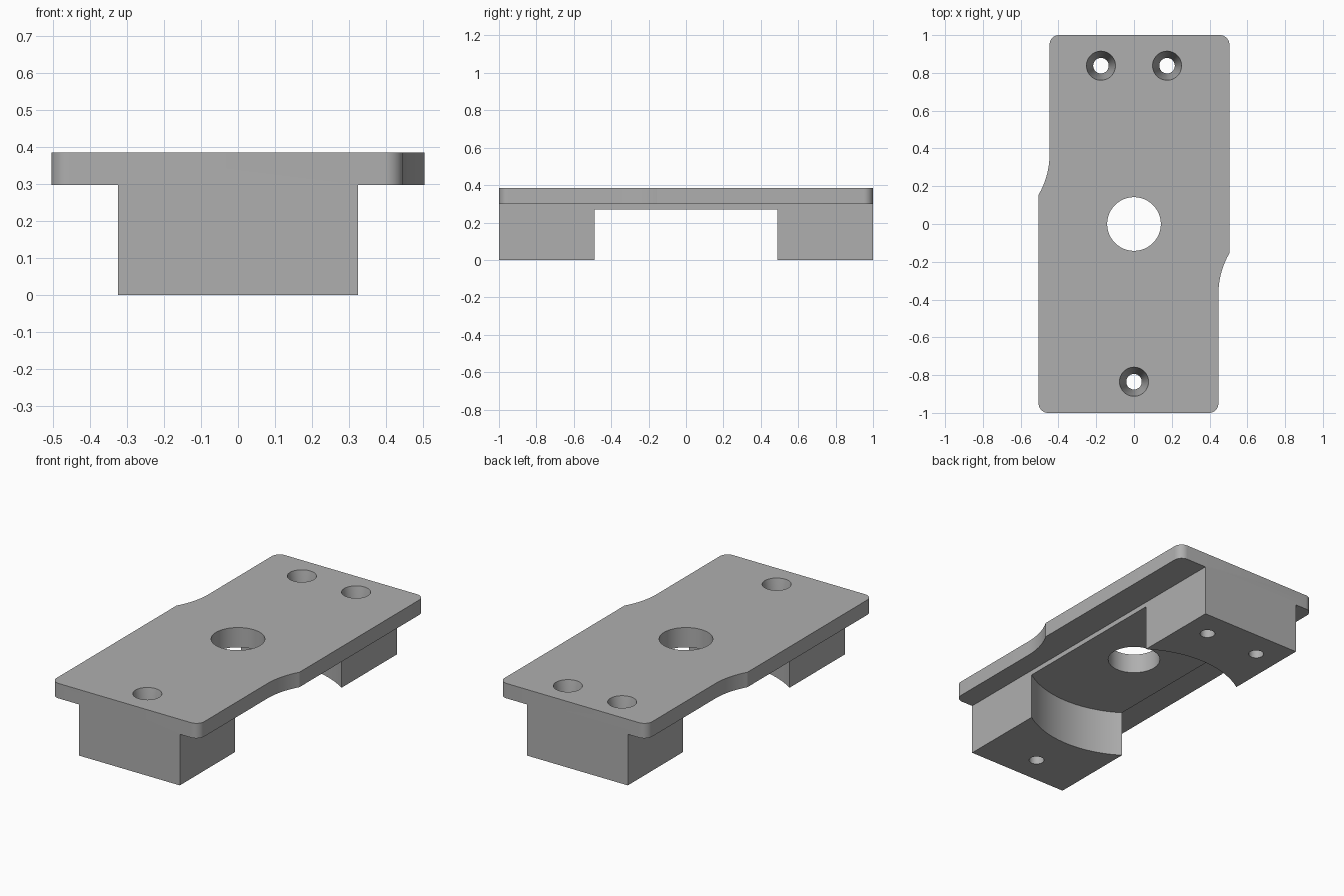
import bpy, bmesh, math

if "Cube" in bpy.data.objects:
    bpy.data.objects.remove(bpy.data.objects["Cube"])

TOP, LEDGE, RECESS = 0.385, 0.298, 0.27

grey = bpy.data.materials.new("plain_grey")
grey.use_nodes = True
COLOUR = (0.43, 0.43, 0.43, 1)
grey.diffuse_color = COLOUR
grey.node_tree.nodes["Principled BSDF"].inputs["Base Color"].default_value = COLOUR


def prism(name, outline, z0, z1):
    """Extrude a closed xy outline between two heights."""
    bm = bmesh.new()
    base = bm.faces.new([bm.verts.new((x, y, z0)) for x, y in outline])
    top = bmesh.ops.extrude_face_region(bm, geom=[base])["geom"]
    verts = [v for v in top if isinstance(v, bmesh.types.BMVert)]
    bmesh.ops.translate(bm, verts=verts, vec=(0, 0, z1 - z0))
    bmesh.ops.recalc_face_normals(bm, faces=bm.faces)
    return finish(name, bm)


def cone(name, x, y, z0, z1, r0, r1, sides=64):
    bm = bmesh.new()
    bmesh.ops.create_cone(bm, cap_ends=True, segments=sides, radius1=r0,
                          radius2=r1, depth=z1 - z0)
    bmesh.ops.translate(bm, verts=bm.verts, vec=(x, y, (z0 + z1) / 2))
    return finish(name, bm)


def finish(name, bm):
    mesh = bpy.data.meshes.new(name)
    bm.to_mesh(mesh)
    bm.free()
    mesh.materials.append(grey)
    obj = bpy.data.objects.new(name, mesh)
    bpy.context.collection.objects.link(obj)
    return obj


def combine(target, other, operation):
    """Apply a boolean and discard the helper."""
    mod = target.modifiers.new(operation, "BOOLEAN")
    mod.object, mod.operation, mod.solver = other, operation, "EXACT"
    bpy.context.view_layer.objects.active = target
    bpy.ops.object.modifier_apply(modifier=mod.name)
    bpy.data.objects.remove(other)


def arc(cx, cy, r, start, end, steps):
    angles = [math.radians(start + (end - start) * i / steps) for i in range(steps + 1)]
    return [(cx + r * math.cos(a), cy + r * math.sin(a)) for a in angles]


# Plate outline: one half, repeated by a half turn
WIDE, NARROW, CORNER, SWEEP = 0.505, 0.447, 0.05, 0.427
half = arc(NARROW - CORNER, -1 + CORNER, CORNER, -90, 0, 10)
half += arc(NARROW + SWEEP, -0.37, SWEEP, 180, 149.8, 16)
half += arc(WIDE - CORNER, 1 - CORNER, CORNER, 0, 90, 10)
# the half turn supplies the opposite corners
outline = half + [(-x, -y) for x, y in half]
plate = prism("mounting_plate", outline, LEDGE, TOP)

# Lower block with a round recess that leaves two feet
W = 0.325
foot = prism("foot_block", [(-W, -1), (W, -1), (W, 1), (-W, 1)], 0, LEDGE)
combine(foot, cone("recess_cutter", 0, 0, -0.1, RECESS, 0.588, 0.588, 128), "DIFFERENCE")
combine(plate, foot, "UNION")

# Central bore
combine(plate, cone("bore_cutter", 0, 0, 0.1, 0.5, 0.142, 0.142, 96), "DIFFERENCE")

# Tapered screw holes
for x, y in ((-0.175, 0.838), (0.175, 0.838), (0, -0.835)):
    combine(plate, cone("shank_cutter", x, y, -0.1, 0.3, 0.041, 0.041, 48), "DIFFERENCE")
    combine(plate, cone("taper_cutter", x, y, 0.2, TOP + 0.0001, 0.041, 0.077, 48), "DIFFERENCE")

bpy.ops.object.select_all(action="DESELECT")
plate.select_set(True)
bpy.context.view_layer.objects.active = plate
bpy.ops.object.shade_smooth_by_angle(angle=math.radians(25))
